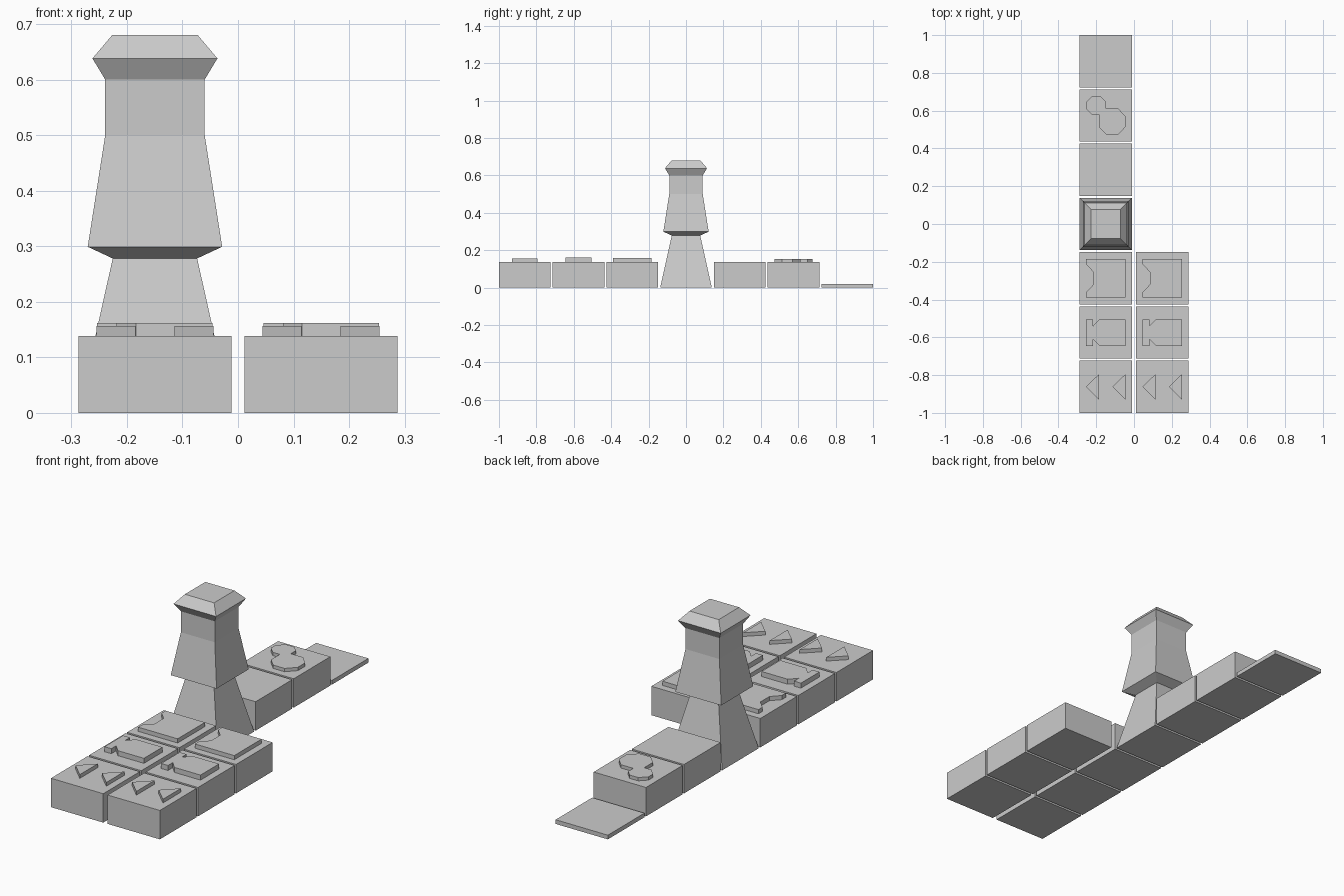
import bpy, bmesh

if "Cube" in bpy.data.objects:
    bpy.data.objects.remove(bpy.data.objects["Cube"])

grey = bpy.data.materials.new("stone grey")
grey.diffuse_color = (0.6, 0.6, 0.6, 1)
grey.use_nodes = True
grey.node_tree.nodes["Principled BSDF"].inputs["Base Color"].default_value = grey.diffuse_color

PITCH, HALF, TOP, COL = 0.2873, 0.138, 0.138, 0.1495


def finish(name, bm):
    bmesh.ops.recalc_face_normals(bm, faces=bm.faces)
    mesh = bpy.data.meshes.new(name)
    bm.to_mesh(mesh)
    bm.free()
    mesh.materials.append(grey)
    obj = bpy.data.objects.new(name, mesh)
    bpy.context.collection.objects.link(obj)
    return obj


def prism(name, outline, cx, cy, z0, z1):
    """Flat outline around (cx, cy), extruded from z0 to z1."""
    bm = bmesh.new()
    face = bm.faces.new([bm.verts.new((cx + x, cy + y, z0)) for x, y in outline])
    ext = bmesh.ops.extrude_face_region(bm, geom=[face], use_keep_orig=True)
    up = [v for v in ext["geom"] if isinstance(v, bmesh.types.BMVert)]
    bmesh.ops.translate(bm, verts=up, vec=(0, 0, z1 - z0))
    return finish(name, bm)


def square(h):
    return [(-h, -h), (h, -h), (h, h), (-h, h)]


def mirrored(half):
    """Close an outline by mirroring its upper half across y = 0."""
    return half + [(x, -y) for x, y in reversed(half)]


def triangle(tip):
    return [(tip, 0), (tip + 0.07, -0.068), (tip + 0.07, 0.068)]


# Raised emblem outlines
notched = mirrored([(-0.066, 0.034), (-0.104, 0.073), (-0.104, 0.103),
                    (0.104, 0.103)])
castle = mirrored([(-0.104, 0.07), (-0.068, 0.07), (-0.068, 0.034),
                   (-0.034, 0.07), (0.104, 0.07)])
# reorder so the outline runs round the right side and back along the bottom
double_blob = [(-0.104, 0.07), (-0.072, 0.102), (-0.027, 0.102), (0, 0.075),
               (0, 0.037), (0.065, 0.037), (0.105, -0.004), (0.105, -0.06),
               (0.065, -0.102), (0.004, -0.102), (-0.035, -0.062),
               (-0.035, 0.004), (-0.072, 0.004), (-0.104, 0.035)]

# Front block of tiles: two columns of three, each with an emblem
for side, cx in (("left", -COL), ("right", COL)):
    for row in (-3, -2, -1):
        prism(f"{side}_tile_{row + 4}", square(HALF), cx, row * PITCH, 0, TOP)
    prism(f"{side}_arrow_a", triangle(-0.105), cx, -3 * PITCH, TOP, 0.156)
    prism(f"{side}_arrow_b", triangle(0.035), cx, -3 * PITCH, TOP, 0.156)
    prism(f"{side}_castle_plate", castle, cx, -2 * PITCH, TOP, 0.162)
    prism(f"{side}_notched_plate", notched, cx, -PITCH, TOP, 0.158)

# Back row: plain tile, blob tile and low slab
prism("plain_tile", square(HALF), -COL, PITCH, 0, TOP)
prism("blob_tile", square(HALF), -COL, 2 * PITCH, 0, TOP)
prism("blob_emblem", double_blob, -COL, 2 * PITCH, TOP, 0.154)
prism("low_slab", square(HALF), -COL, 3 * PITCH, 0, 0.02)

# Tower: stacked square rings (half width, height)
profile = [(0.138, 0), (0.076, 0.278), (0.121, 0.299), (0.0895, 0.5),
           (0.0895, 0.6), (0.1125, 0.638), (0.077, 0.68)]
bm = bmesh.new()
rings = [[bm.verts.new((x - COL, y, z)) for x, y in square(h)] for h, z in profile]
for a, b in zip(rings, rings[1:]):
    for i in range(4):
        j = (i + 1) % 4
        bm.faces.new((a[i], a[j], b[j], b[i]))
bm.faces.new(rings[0])
bm.faces.new(rings[-1])
finish("tower", bm)
